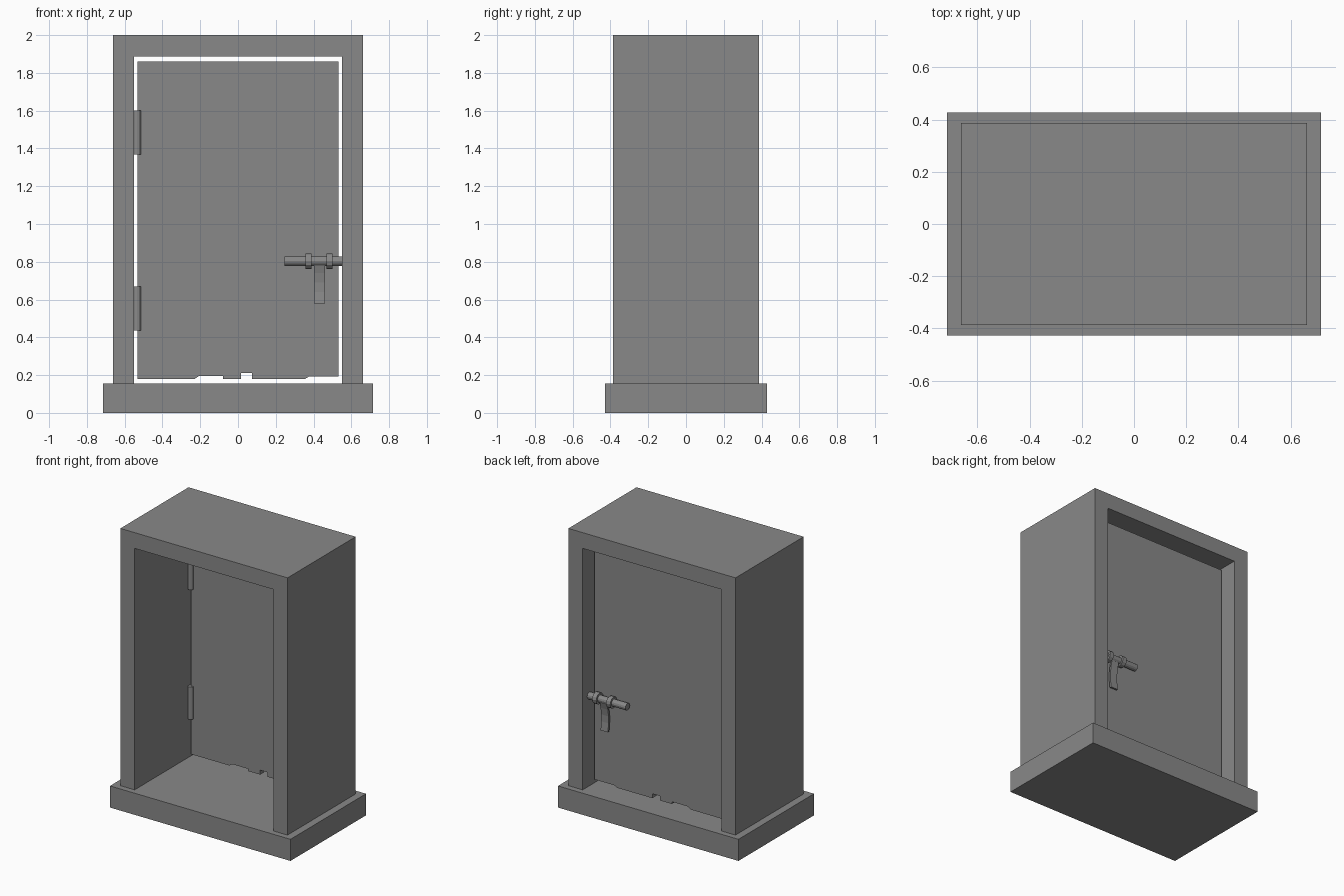
import bpy, bmesh, math
from mathutils import Vector

if "Cube" in bpy.data.objects:
    bpy.data.objects.remove(bpy.data.objects["Cube"], do_unlink=True)

# One grey for everything
grey = bpy.data.materials.new("plain_grey")
grey.use_nodes = True
colour = (0.25, 0.25, 0.25, 1)
grey.diffuse_color = colour
grey.node_tree.nodes["Principled BSDF"].inputs["Base Color"].default_value = colour


def finish(name, bm):
    bmesh.ops.recalc_face_normals(bm, faces=bm.faces[:])
    mesh = bpy.data.meshes.new(name)
    bm.to_mesh(mesh)
    bm.free()
    mesh.materials.append(grey)
    obj = bpy.data.objects.new(name, mesh)
    bpy.context.scene.collection.objects.link(obj)
    return obj


def prism(name, outline, offset):
    """Extrude a closed outline of 3D points along an offset."""
    bm = bmesh.new()
    face = bm.faces.new([bm.verts.new(p) for p in outline])
    result = bmesh.ops.extrude_face_region(bm, geom=[face], use_keep_orig=True)
    moved = [v for v in result["geom"] if isinstance(v, bmesh.types.BMVert)]
    bmesh.ops.translate(bm, verts=moved, vec=Vector(offset))
    return finish(name, bm)


def rod(name, start, end, radius, sides=12):
    """Flat-sided cylinder between two points."""
    start, end = Vector(start), Vector(end)
    axis = end - start
    bm = bmesh.new()
    bmesh.ops.create_cone(bm, cap_ends=True, segments=sides, radius1=radius,
                          radius2=radius, depth=axis.length)
    bmesh.ops.rotate(bm, verts=bm.verts[:], cent=(0, 0, 0),
                     matrix=axis.to_track_quat("Z", "Y").to_matrix())
    bmesh.ops.translate(bm, verts=bm.verts[:], vec=(start + end) / 2)
    return finish(name, bm)


BASE_X, BASE_Y, BASE_TOP = 0.716, 0.428, 0.155
CASE_X, CASE_Y, CASE_TOP = 0.663, 0.386, 2.0
OPEN_X, OPEN_TOP = 0.55, 1.887
DOOR_X, DOOR_FRONT, DOOR_BACK = 0.533, 0.23, 0.275

# Base slab
prism("base", [(sx * BASE_X, sy * BASE_Y, 0)
               for sx, sy in ((-1, -1), (1, -1), (1, 1), (-1, 1))], (0, 0, BASE_TOP))

# Deep door surround, an upside-down U
surround = [(-CASE_X, BASE_TOP), (-CASE_X, CASE_TOP), (CASE_X, CASE_TOP), (CASE_X, BASE_TOP),
            (OPEN_X, BASE_TOP), (OPEN_X, OPEN_TOP), (-OPEN_X, OPEN_TOP), (-OPEN_X, BASE_TOP)]
prism("door_surround", [(x, -CASE_Y, z) for x, z in surround], (0, 2 * CASE_Y, 0))

# Door leaf with a worn, chipped lower edge
leaf = [(-DOOR_X, 1.86), (-DOOR_X, 0.18), (-0.23, 0.18), (-0.205, 0.196), (-0.08, 0.196),
        (-0.08, 0.18), (0.015, 0.18), (0.015, 0.212), (0.075, 0.212), (0.075, 0.18),
        (0.355, 0.18), (0.375, 0.192), (DOOR_X, 0.192), (DOOR_X, 1.86)]
prism("door", [(x, DOOR_FRONT, z) for x, z in leaf], (0, DOOR_BACK - DOOR_FRONT, 0))

# Hinge barrels
for label, low in (("lower", 0.437), ("upper", 1.367)):
    rod(label + "_hinge", (-0.535, DOOR_FRONT, low), (-0.535, DOOR_FRONT, low + 0.233), 0.021)

# Sliding bolt with rings and hanging handle, on both faces of the door
lever = [(0.035, 0.79), (0.022, 0.74), (0.015, 0.69), (0.015, 0.64), (0.022, 0.578)]
for side, face, out in (("front", DOOR_FRONT, -1), ("back", DOOR_BACK, 1)):
    y = face + out * 0.035
    rod(side + "_bolt", (0.246, y, 0.803), (0.553, y, 0.803), 0.025)
    for label, x in (("inner", 0.357), ("outer", 0.468)):
        rod(f"{side}_{label}_bolt_ring", (x, y, 0.803), (x + 0.032, y, 0.803), 0.04)
    outline = lever + [(d + 0.014, z) for d, z in reversed(lever)]
    prism(side + "_bolt_handle", [(0.402, face + out * d, z) for d, z in outline], (0.058, 0, 0))
